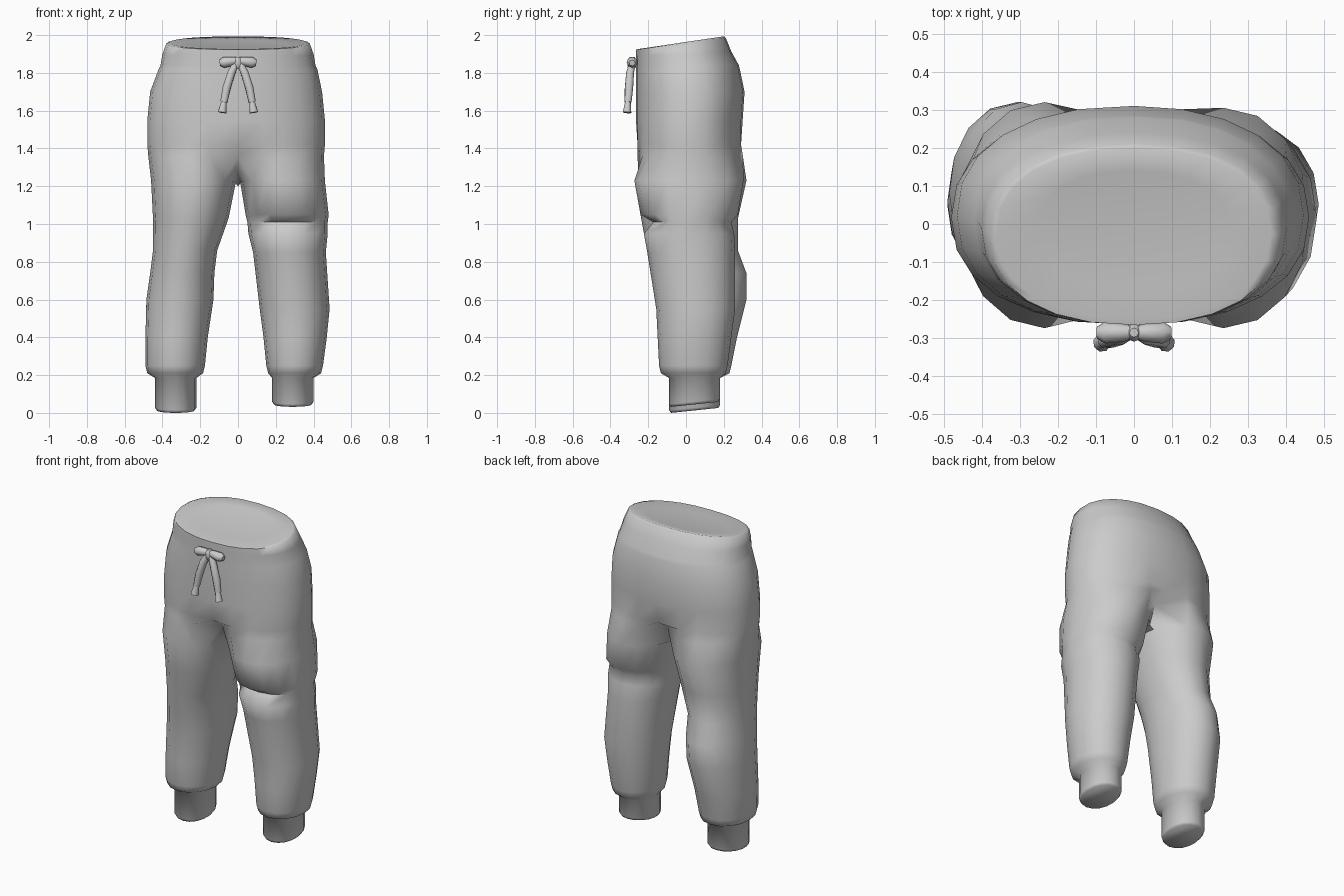
import bpy, bmesh
from math import sin, cos, radians, copysign
from mathutils import Vector

cube = bpy.data.objects.get("Cube")
if cube:
    bpy.data.objects.remove(cube)

grey = bpy.data.materials.new("soft grey cloth")
grey.use_nodes = True
COLOUR = (0.6, 0.6, 0.6, 1)
grey.diffuse_color = COLOUR
grey.node_tree.nodes["Principled BSDF"].inputs["Base Color"].default_value = COLOUR


def finish(bm, name, angle):
    """Turn the bmesh into a named, smoothly shaded grey object."""
    bmesh.ops.recalc_face_normals(bm, faces=bm.faces)
    mesh = bpy.data.meshes.new(name)
    bm.to_mesh(mesh)
    bm.free()
    mesh.materials.append(grey)
    ob = bpy.data.objects.new(name, mesh)
    bpy.context.collection.objects.link(ob)
    bpy.ops.object.select_all(action='DESELECT')
    bpy.context.view_layer.objects.active = ob
    ob.select_set(True)
    bpy.ops.object.shade_smooth_by_angle(angle=radians(angle))


def soft(value, power):
    return copysign(abs(value) ** (2 / power), value)


def oval(count, start, left, right, front, back, power):
    """Points of a squarish oval filling a box, with their front-to-back share."""
    middle, centre = (left + right) / 2, (front + back) / 2
    points = []
    for i in range(count):
        angle = radians(start - i * 360 / count)
        across, along = soft(cos(angle), power), soft(sin(angle), power)
        points.append((middle + across * (right - left) / 2,
                       centre + along * (back - front) / 2, along))
    return points


def bridge(bm, first, second):
    count = len(first)
    for i in range(count):
        j = (i + 1) % count
        bm.faces.new((first[i], first[j], second[j], second[i]))


bm = bmesh.new()
HIP_SIDES = 24
FRONT = HIP_SIDES // 2
LEG_SIDES = FRONT + 4

# Hips and waistband: height, half width, back
hip_rows = [
    (1.96, 0.36, 0.2),
    (1.955, 0.38, 0.21),
    (1.9, 0.4, 0.24),
    (1.84, 0.41, 0.28),
    (1.82, 0.42, 0.285),
    (1.7, 0.455, 0.31),
    (1.55, 0.47, 0.3),
    (1.42, 0.47, 0.3),
    (1.36, 0.465, 0.31),
]
rings = []
for z, half, back in hip_rows:
    # The waist rises to the back; the centre seam is drawn in near the crotch
    rise = max(0, z - 1.86) / 3
    pinch = 40 * max(0, 1.46 - z) ** 2
    shift = 0 if z > 1.8 else -0.01
    front = -0.25 if z == hip_rows[0][0] else -0.265
    ring = []
    for i, (x, y, along) in enumerate(
            oval(HIP_SIDES, 90, shift - half, shift + half, front, back, 2.25)):
        if i % FRONT == 0:
            x, y = 0, y * (1 - pinch)
        ring.append(bm.verts.new((x, y, z + rise * along)))
    rings.append(ring)
for upper, lower in zip(rings, rings[1:]):
    bridge(bm, upper, lower)

# Shallow dished top inside the waist
dish = [bm.verts.new(v.co * 0.7 + Vector((0, 0, 0.58))) for v in rings[0]]
bridge(bm, rings[0], dish)
bm.faces.new(dish)

# Crotch seam shared by both legs, front to back
crotch = [bm.verts.new((0, y, z)) for y, z in ((-0.11, 1.27), (0.02, 1.2), (0.14, 1.25))]


def front_of_leg(z):
    """The front slopes back quickly above the shin and gently below it."""
    return -0.13 - 0.05 * z - 0.13 * max(0, z - 0.6)


# Legs: height, inner side, outer side, back
left_rows = [
    (1.23, 0.01, 0.46, 0.305),
    (1.05, 0.04, 0.48, 0.275),
    (1.01, 0.05, 0.475, 0.24),
    (0.95, 0.055, 0.475, 0.255),
    (0.85, 0.08, 0.465, 0.26),
    (0.55, 0.115, 0.485, 0.26),
    (0.4, 0.135, 0.47, 0.24),
    (0.25, 0.15, 0.45, 0.22),
]
right_rows = [
    (1.23, 0.01, 0.46, 0.32),
    (1.03, 0.05, 0.45, 0.275),
    (0.86, 0.11, 0.45, 0.275),
    (0.74, 0.125, 0.465, 0.32),
    (0.6, 0.13, 0.485, 0.32),
    (0.4, 0.16, 0.49, 0.27),
    (0.25, 0.175, 0.49, 0.24),
]


def leg(side, rows, cuff_x, sole, fold_height):
    prev = [rings[-1][side * i] for i in range(FRONT + 1)] + crotch
    boxes = [(z, inner, outer, front_of_leg(z), back) for z, inner, outer, back in rows]
    # Gathered hem, then the cuff down to a rounded sole edge
    z, inner, outer, front, back = boxes[-1]
    boxes.append((z - 0.04, inner + 0.01, outer - 0.01, front + 0.01, back - 0.01))
    for z, trim in ((0.185, 0), (sole + 0.015, 0), (sole, 0.01)):
        boxes.append((z, cuff_x - 0.11 + trim, cuff_x + 0.11 - trim, trim - 0.09, 0.18 - trim))
    for z, inner, outer, front, back in boxes:
        ring = []
        for x, y, along in oval(LEG_SIDES, 135, inner, outer, front, back, 2.08):
            if z == fold_height and along < -0.6:
                y += 0.06
            tilt = 0.013 * along if z < 0.1 else 0
            ring.append(bm.verts.new((side * x, y, z + tilt)))
        bridge(bm, prev, ring)
        prev = ring
    bm.faces.new(prev)


# Only the left knee has a deep fold in front
leg(1, left_rows, 0.29, 0.045, left_rows[2][0])
leg(-1, right_rows, 0.33, 0.013, None)
finish(bm, "trousers", 65)


def tube(name, points, radii, sides=8):
    """Closed round tube through the points with a radius at each."""
    tube_bm = bmesh.new()
    path = [Vector(p) for p in points]
    last = None
    for k, (p, radius) in enumerate(zip(path, radii)):
        direction = path[min(k + 1, len(path) - 1)] - path[max(k - 1, 0)]
        turn = direction.to_track_quat('Z', 'Y')
        ring = []
        for i in range(sides):
            angle = radians(i * 360 / sides)
            offset = Vector((cos(angle), sin(angle), 0)) * radius
            ring.append(tube_bm.verts.new(p + turn @ offset))
        if last:
            bridge(tube_bm, last, ring)
        else:
            tube_bm.faces.new(ring)
        last = ring
    tube_bm.faces.new(last)
    finish(tube_bm, name, 50)


# Drawstring: knot, two loops and two hanging ends with flared tips
tube("drawstring_knot", [(0, -0.285, z) for z in (1.885, 1.87, 1.835, 1.82)],
     [0.012, 0.024, 0.024, 0.012])
for side, label in ((1, "left"), (-1, "right")):
    tube(label + "_drawstring_loop",
         [(side * x, -0.285, 1.865 - x / 8) for x in (0, 0.03, 0.075, 0.097)],
         [0.018, 0.024, 0.029, 0.016])
    tube(label + "_drawstring_end",
         [(side * 0.012, -0.285, 1.85), (side * 0.035, -0.296, 1.8),
          (side * 0.06, -0.302, 1.72), (side * 0.075, -0.307, 1.645)],
         [0.018, 0.022, 0.023, 0.02])
    tube(label + "_drawstring_tip",
         [(side * 0.074, -0.307, 1.65), (side * 0.084, -0.312, 1.59)],
         [0.015, 0.024])
